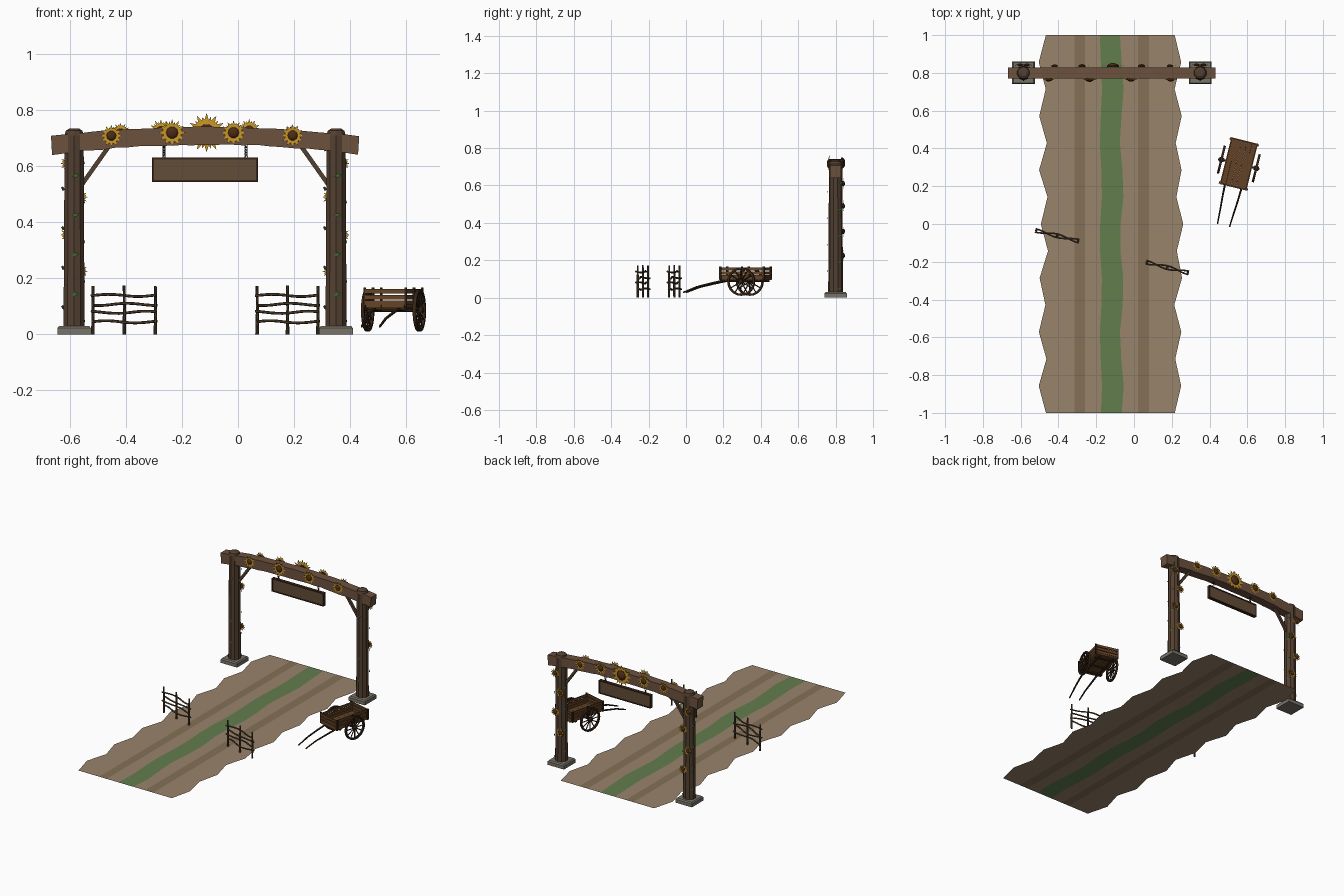
import bpy, random
from math import pi, sin, cos, radians
from mathutils import Vector, Matrix

if "Cube" in bpy.data.objects:
    bpy.data.objects.remove(bpy.data.objects["Cube"])

random.seed(4)
I = Matrix.Identity(4)


def material(name, r, g, b):
    m = bpy.data.materials.new(name)
    m.diffuse_color = [(c / 255) ** 2.2 for c in (r, g, b)] + [1]
    m.use_nodes = True
    m.node_tree.nodes["Principled BSDF"].inputs["Base Color"].default_value = m.diffuse_color
    return m


POST = material("post_wood", 84, 66, 52)
BEAM = material("beam_wood", 108, 82, 64)
SIGN = material("sign_wood", 98, 78, 58)
FENCE = material("fence_wood", 88, 70, 52)
CART = material("cart_wood", 100, 68, 42)
DARK = material("dark_wood", 58, 42, 30)
IRON = material("iron", 50, 48, 46)
STONE = material("stone", 120, 115, 105)
GOLD = material("petal_gold", 200, 150, 40)
SEED = material("seed_brown", 78, 48, 30)
LEAF = material("leaf_green", 56, 100, 52)
SOIL = material("path_soil", 150, 130, 106)
RUT = material("path_rut", 132, 112, 88)
GRASS = material("path_grass", 98, 124, 78)


def mesh(name, verts, faces, mats, xf=I, idx=None):
    me = bpy.data.meshes.new(name)
    me.from_pydata([xf @ Vector(v) for v in verts], [], faces)
    for m in mats if isinstance(mats, list) else [mats]:
        me.materials.append(m)
    if idx:
        me.polygons.foreach_set("material_index", idx)
    me.update()
    ob = bpy.data.objects.new(name, me)
    bpy.context.collection.objects.link(ob)
    return ob


def loft(name, rings, mat, xf=I, loop=False):
    n, k = len(rings[0]), len(rings)
    faces = [(i * n + j, i * n + (j + 1) % n, (i + 1) % k * n + (j + 1) % n, (i + 1) % k * n + j)
             for i in range(k if loop else k - 1) for j in range(n)]
    if not loop:
        faces += [tuple(reversed(range(n))), tuple(range((k - 1) * n, k * n))]
    return mesh(name, [v for r in rings for v in r], faces, mat, xf)


def box(name, c, s, mat, xf=I):
    q = [(-.5, -.5), (.5, -.5), (.5, .5), (-.5, .5)]
    return loft(name, [[(c[0] + a * s[0], c[1] + b * s[1], c[2] + h * s[2]) for a, b in q]
                       for h in (-.5, .5)], mat, xf)


def tube(name, pts, r, mat, xf=I, n=6, loop=False):
    pts = [Vector(p) for p in pts]
    k, rings = len(pts), []
    for i, p in enumerate(pts):
        t = pts[(i + 1) % k] - pts[i - 1] if loop else pts[min(i + 1, k - 1)] - pts[max(i - 1, 0)]
        m = t.to_track_quat('Z', 'Y').to_matrix()
        rad = r[i] if isinstance(r, list) else r
        rings.append([p + m @ Vector((cos(a) * rad, sin(a) * rad, 0))
                      for a in [2 * pi * (j + .5) / n for j in range(n)]])
    return loft(name, rings, mat, xf, loop)


def sunflower(name, x, y, z, r, side):
    """Two staggered petal rings and a domed seed head, facing along side * y."""
    xf = Matrix.Translation((x, y, z)) @ Matrix.Rotation(-side * pi / 2, 4, 'X')
    verts, faces, n = [], [], 12
    for layer in range(2):
        for i in range(n):
            a, b, R = 2 * pi * (i + layer / 2) / n, pi / n, r * (1 - .15 * layer)
            h = .003 + .003 * layer
            base = len(verts)
            for rad, ang, up in ((.3, a, h), (.62, a - b * .75, h), (1, a, h + .002), (.62, a + b * .75, h)):
                verts.append((cos(ang) * R * rad, sin(ang) * R * rad, up))
            faces.append((base, base + 1, base + 2, base + 3))
    mesh(name + "_petals", verts, faces, GOLD, xf)
    c = r * .45
    dome = [[(cos(a) * c * s, sin(a) * c * s, h) for a in [2 * pi * j / 10 for j in range(10)]]
            for s, h in ((1, 0), (1, .008), (.75, .008 + c * .25), (.3, .008 + c * .42))]
    loft(name + "_seed_head", dome, SEED, xf)


# Path: soil, ruts and grass strip with ragged edges
N, verts, faces, idx = 14, [], [], []
for i in range(N + 1):
    y = -1 + 2 * i / N
    e = .018 * (-1) ** i
    j = random.uniform(-.008, .008)
    w = .01 * sin(i * 1.7)
    xs = [-.48 + e + j, -.315, -.26, -.175 + w * .6, -.065 + w, .02, .08, .238 - e + j]
    verts += [(x, y, 0) for x in xs]
for i in range(N):
    for j in range(7):
        b = i * 8 + j
        faces.append((b, b + 1, b + 9, b + 8))
        idx.append((0, 1, 0, 2, 0, 1, 0)[j])
mesh("dirt_path", verts, faces, [SOIL, RUT, GRASS], idx=idx)

# Gate posts with stone footings, braces, vine leaves and climbing sunflowers
CX, GY = -.1175, .80
for s, tag in ((-1, "left"), (1, "right")):
    px = CX + s * .4675
    loft(tag + "_footing", [[(px + a * w, GY + b * w, z) for a, b in ((-1, -1), (1, -1), (1, 1), (-1, 1))]
                            for w, z in ((.06, 0), (.06, .022), (.054, .03))], STONE)
    tube(tag + "_gate_post", [(px, GY, z) for z in (.02, .2, .45, .71, .727, .735)],
         [.04, .0385, .037, .036, .031, .018], POST, n=10)
    tube(tag + "_brace", [(px - s * .028, GY, .535), (px - s * .125, GY, .672)], .011, POST, n=4)
    lv, lf = [], []
    for i in range(14):
        a, z = i * 2.1 + .6, .05 + i * .047
        d = Vector((cos(a), sin(a), 0))
        t = Vector((-sin(a), cos(a), .25))
        p = Vector((px, GY, z)) + d * .039
        b = len(lv)
        lv += [p - t * .013, p + d * .005 - Vector((0, 0, .008)), p + t * .013 + d * .006, p + d * .005 + Vector((0, 0, .008))]
        lf.append((b, b + 1, b + 2, b + 3))
    mesh(tag + "_vine_leaves", lv, lf, LEAF)
    for i, z in enumerate((.225, .355, .49, .61)):
        sunflower(f"{tag}_post_sunflower_{i}", px + s * .018 * (-1) ** (i + 1), GY + .036, z, .031, 1)

# Bowed, rough-hewn top beam
rings = []
for i in range(25):
    u = i / 12 - 1
    zc, hh = .676 + .034 * (1 - u * u), .031 + random.uniform(-.002, .002)
    lo = random.uniform(0, .004)
    rings.append([(CX + u * .548 - .002 * k, GY + a * .029, zc + b * hh - (lo if b < 0 else 0))
                  for a, b, k in ((-1, -1, u), (1, -1, u), (1, 1, -u), (-1, 1, -u))])
loft("arched_beam", rings, BEAM)
for i, (x, z, r) in enumerate(((-.452, .709, .039), (-.235, .72, .048), (-.016, .72, .044), (.195, .71, .04))):
    sunflower(f"beam_front_sunflower_{i}", x, GY - .03, z, r, -1)
for i, (x, z, r) in enumerate(((-.42, .72, .036), (-.275, .725, .042), (-.112, .72, .07), (.04, .727, .042), (.19, .71, .036))):
    sunflower(f"beam_back_sunflower_{i}", x, GY + .03, z, r, 1)

# Hanging sign with a slim frame and chains
box("sign_board", (CX, GY, .587), (.37, .016, .08), SIGN)
for z in (.547, .627):
    box("sign_frame_rail", (CX, GY, z), (.378, .022, .007), DARK)
for x in (-.303, .068):
    box("sign_frame_stile", (x, GY, .587), (.007, .022, .08), DARK)
for x in (-.264, .029):
    for i in range(6):
        xf = Matrix.Translation((x, GY, .634 + i * .01)) @ Matrix.Rotation(pi / 4 + i % 2 * pi / 2, 4, 'Z')
        tube("sign_chain_link", [(cos(a) * .006, 0, sin(a) * .0078) for a in [j * pi / 4 for j in range(8)]],
             .0016, IRON, xf, 4, True)

# Woven wattle fences
for tag, a, b in (("left", (-.518, -.035), (-.295, -.09)), ("right", (.068, -.203), (.285, -.258))):
    A, B = Vector((*a, 0)), Vector((*b, 0))
    nrm = Vector((-(B - A).y, (B - A).x, 0)).normalized()
    for i in range(3):
        p = A.lerp(B, i / 2)
        tube(tag + "_fence_stake", [p, p + Vector((.001, 0, .09)), p + Vector((0, 0, .172 + .003 * (i % 2)))],
             [.0065, .006, .005], FENCE)
    for i, z in enumerate((.045, .079, .107, .139)):
        pts = []
        for k in range(13):
            u = k / 12
            pts.append(A.lerp(B, -.02 + 1.04 * u) + nrm * (.0095 * cos(2 * pi * u) * (-1) ** i)
                       + Vector((0, 0, z + .004 * sin(u * 7 + i * 2))))
        tube(tag + "_fence_rail", pts, .005, FENCE)

# Two-wheeled cart, built in its own frame and turned
XF = Matrix.Translation((.555, .318, 0)) @ Matrix.Rotation(radians(-14), 4, 'Z')
for i in range(5):
    box("cart_floor_plank", (-.056 + i * .028, 0, .1), (.0275, .25, .01), CART, XF)
for s in (-1, 1):
    for z in (.113, .133, .154):
        box("cart_side_slat", (s * .069, 0, z), (.007, .256, .016), CART, XF)
        box("cart_end_slat", (0, s * .124, z), (.14, .007, .016), CART, XF)
    for y in (-.12, 0, .12):
        box("cart_side_stake", (s * .0755, y, .132), (.007, .011, .07), DARK, XF)
    # Long sills run on as drooping pull shafts
    tube("cart_shaft", [(s * .045, .12, .09), (s * .045, -.12, .089), (s * .042, -.19, .074),
                        (s * .037, -.26, .057), (s * .033, -.335, .028)],
         [.006, .006, .0055, .005, .004], DARK, XF)
    # Spoked wheel
    wx, wz, R = s * .095, .086, .076
    rim = []
    for k in range(24):
        a = 2 * pi * k / 24
        rim.append([(wx + w, cos(a) * r, wz + sin(a) * r)
                    for w, r in ((-.006, R - .011), (.006, R - .011), (.006, R), (-.006, R))])
    loft("cart_wheel_rim", rim, DARK, XF, True)
    tube("cart_wheel_hub", [(wx - .013, 0, wz), (wx, 0, wz), (wx + .013, 0, wz)], [.011, .015, .011], DARK, XF, 10)
    for k in range(12):
        a = 2 * pi * k / 12
        tube("cart_wheel_spoke", [(wx, cos(a) * r, wz + sin(a) * r) for r in (.01, R - .008)], .0033, DARK, XF, 5)
tube("cart_axle", [(-.112, 0, .086), (.112, 0, .086)], .006, DARK, XF, 8)
for y in (-.09, .09):
    box("cart_cross_bearer", (0, y, .092), (.14, .014, .01), DARK, XF)

# Rounded fence and seed parts stay faceted; make normals consistent
import bmesh
for ob in bpy.data.objects:
    bm = bmesh.new()
    bm.from_mesh(ob.data)
    if ob.name.startswith("dirt_path") is False:
        bmesh.ops.recalc_face_normals(bm, faces=bm.faces)
    bm.to_mesh(ob.data)
    bm.free()
